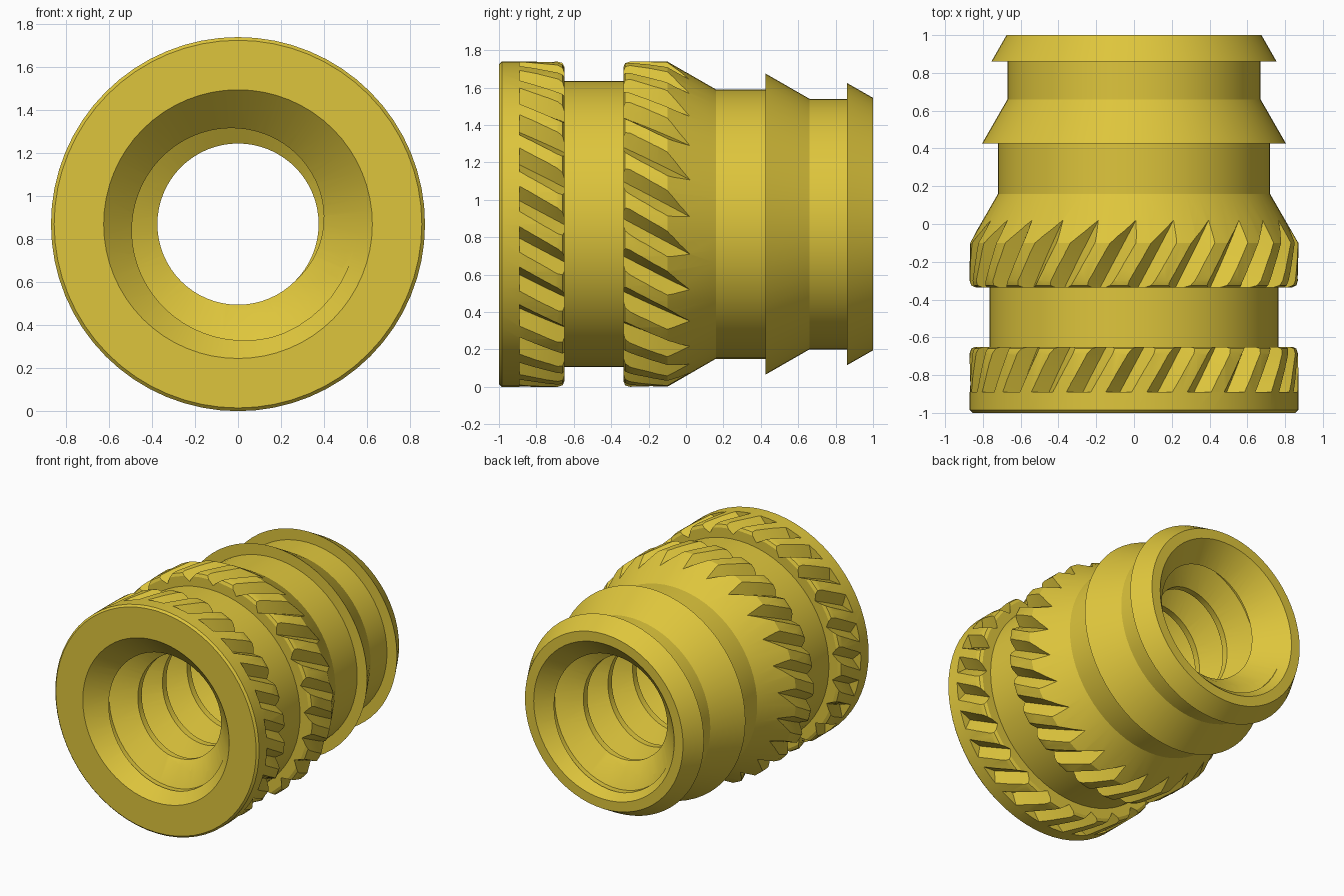
import bpy, bmesh
from math import cos, sin, tau

cube = bpy.data.objects.get("Cube")
if cube:
    bpy.data.objects.remove(cube, do_unlink=True)

R = 0.87          # outer radius, also the height of the axis
SEGMENTS = 64
TEETH = 25

brass = bpy.data.materials.new("brass")
brass.use_nodes = True
colour = (0.73, 0.56, 0.045, 1)
brass.diffuse_color = colour
brass.node_tree.nodes["Principled BSDF"].inputs["Base Color"].default_value = colour


def polar(r, angle, y):
    return (r * cos(angle), y, R + r * sin(angle))


def skin(bm, sections, closed=False):
    """Join matching cross-sections into a tube, ringed or capped."""
    rows = [[bm.verts.new(p) for p in s] for s in sections]
    n = len(rows[0])
    pairs = list(zip(rows, rows[1:]))
    if closed:
        pairs.append((rows[-1], rows[0]))
    else:
        bm.faces.new(rows[0])
        bm.faces.new(rows[-1])
    for a, b in pairs:
        for i in range(n):
            j = (i + 1) % n
            bm.faces.new((a[i], a[j], b[j], b[i]))


def finish(bm, name):
    bmesh.ops.recalc_face_normals(bm, faces=bm.faces)
    mesh = bpy.data.meshes.new(name)
    bm.to_mesh(mesh)
    bm.free()
    mesh.materials.append(brass)
    obj = bpy.data.objects.new(name, mesh)
    bpy.context.collection.objects.link(obj)
    return obj


# Turned body: outside from front to back, then the countersunk bore
profile = [
    (0.855, -1.0), (R, -0.985), (R, -0.89), (R, -0.685), (0.862, -0.66), (0.84, -0.65),
    (0.765, -0.65), (0.765, -0.335),
    (0.84, -0.335), (0.862, -0.325), (R, -0.30), (R, -0.10),
    (0.72, 0.16), (0.72, 0.425), (0.805, 0.425),
    (0.67, 0.66), (0.67, 0.86), (0.755, 0.86), (0.675, 1.0),
    (0.60, 1.0), (0.375, 0.775), (0.375, -0.75), (0.625, -1.0),
]
bm = bmesh.new()
skin(bm, [[polar(r, tau * i / SEGMENTS, y) for r, y in profile]
          for i in range(SEGMENTS)], closed=True)
body = finish(bm, "threaded_insert_body")


# Slanted V grooves that leave the knurl teeth
def knurl_cutter(name, y0, y1, phase):
    bm = bmesh.new()
    steps = 6
    for t in range(TEETH):
        sections = []
        for s in range(steps + 1):
            y = y0 + (y1 - y0) * s / steps
            a = phase + tau * t / TEETH - 0.67 * y
            sections.append([polar(0.80, a, y), polar(0.89, a + 0.10, y),
                             polar(0.89, a - 0.10, y)])
        skin(bm, sections)
    return finish(bm, name)


# Right-hand helical groove for the internal thread
def thread_cutter(name, pitch=0.3):
    bm = bmesh.new()
    per_turn = 48
    sections = []
    for i in range(8 * per_turn + 1):
        turn = i / per_turn
        y = -1.185 + pitch * turn
        a = -tau / 4 - tau * turn
        sections.append([polar(0.365, a, y - 0.132), polar(0.55, a, y - 0.025),
                         polar(0.55, a, y + 0.025), polar(0.365, a, y + 0.132)])
    skin(bm, sections)
    return finish(bm, name)


cutters = [
    knurl_cutter("front_knurl_cutter", -0.89, -0.60, tau / 4),
    knurl_cutter("rear_knurl_cutter", -0.40, 0.10, tau / 4),
    thread_cutter("thread_cutter"),
]

bpy.ops.object.select_all(action="DESELECT")
bpy.context.view_layer.objects.active = body
body.select_set(True)
for cutter in cutters:
    cutter.hide_render = True
    mod = body.modifiers.new(cutter.name, "BOOLEAN")
    mod.operation = "DIFFERENCE"
    mod.solver = "EXACT"
    mod.object = cutter
    bpy.ops.object.modifier_apply(modifier=mod.name)
    bpy.data.objects.remove(cutter, do_unlink=True)

bpy.ops.object.shade_smooth_by_angle(angle=0.4)
